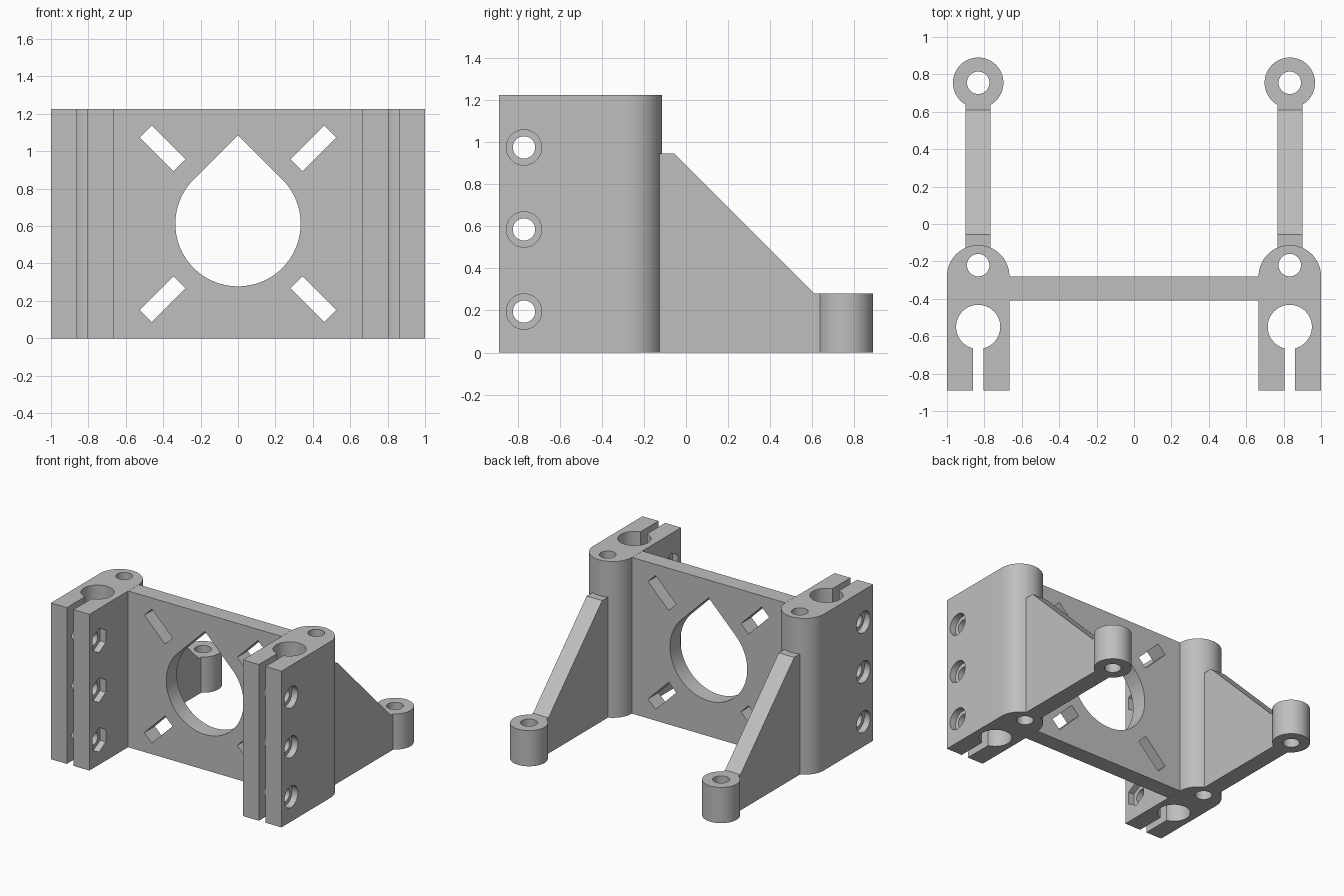
import bpy
import bmesh
from math import cos, sin, pi, radians, asin
from mathutils import Matrix, Vector

if "Cube" in bpy.data.objects:
    bpy.data.objects.remove(bpy.data.objects["Cube"], do_unlink=True)

HEIGHT = 1.225      # clamp and plate height
AXIS_X = 0.833      # side axis shared by clamp, gusset and boss
HOLE_R = 0.06
BOLT_Y = -0.77

GREY = (0.52, 0.52, 0.52, 1)
plastic = bpy.data.materials.new("grey plastic")
plastic.use_nodes = True
plastic.diffuse_color = GREY
plastic.node_tree.nodes["Principled BSDF"].inputs["Base Color"].default_value = GREY

# Maps of (u, v, depth) to the world: extrude along z, y or x
AXES = {
    "z": Matrix.Identity(4),
    "y": Matrix(((1, 0, 0, 0), (0, 0, 1, 0), (0, 1, 0, 0), (0, 0, 0, 1))),
    "x": Matrix(((0, 0, 1, 0), (1, 0, 0, 0), (0, 1, 0, 0), (0, 0, 0, 1))),
}


def arc(cx, cy, r, start=0, end=2 * pi, steps=64):
    """Points along an arc; a full circle leaves out the repeated end."""
    count = steps if abs(end - start - 2 * pi) < 1e-6 else steps + 1
    angles = [start + (end - start) * i / steps for i in range(count)]
    return [(cx + r * cos(a), cy + r * sin(a)) for a in angles]


def prism(name, outline, low, high, axis="z"):
    """Extrude a 2D outline between two depths along an axis."""
    bm = bmesh.new()
    face = bm.faces.new([bm.verts.new(AXES[axis] @ Vector((u, v, low))) for u, v in outline])
    side = bmesh.ops.extrude_face_region(bm, geom=[face])["geom"]
    moved = [g for g in side if isinstance(g, bmesh.types.BMVert)]
    shift = AXES[axis] @ Vector((0, 0, high - low))
    bmesh.ops.translate(bm, vec=shift, verts=moved)
    bmesh.ops.recalc_face_normals(bm, faces=bm.faces[:])
    mesh = bpy.data.meshes.new(name)
    bm.to_mesh(mesh)
    bm.free()
    mesh.materials.append(plastic)
    obj = bpy.data.objects.new(name, mesh)
    bpy.context.collection.objects.link(obj)
    return obj


def cut(obj, cutters):
    """Subtract the cutters, then delete them."""
    for cutter in cutters:
        cutter.hide_render = True
        mod = obj.modifiers.new("cut", "BOOLEAN")
        mod.operation, mod.solver, mod.object = "DIFFERENCE", "EXACT", cutter
    bpy.context.view_layer.update()
    shape = obj.evaluated_get(bpy.context.evaluated_depsgraph_get())
    mesh = bpy.data.meshes.new_from_object(shape)
    obj.modifiers.clear()
    obj.data = mesh
    for cutter in cutters:
        bpy.data.objects.remove(cutter, do_unlink=True)


def smooth(obj):
    bpy.ops.object.select_all(action="DESELECT")
    obj.select_set(True)
    bpy.context.view_layer.objects.active = obj
    bpy.ops.object.shade_smooth_by_angle(angle=radians(30))


def mirrored(obj, name):
    """Copy a left part to the right side."""
    twin = obj.copy()
    twin.name = name
    twin.data = obj.data.copy()
    twin.data.transform(Matrix.Scale(-1, 4, (1, 0, 0)))
    twin.data.flip_normals()
    bpy.context.collection.objects.link(twin)


# Back plate with a teardrop opening and four diagonal slots
plate = prism("back_plate", [(-0.665, 0), (0.665, 0), (0.665, HEIGHT), (-0.665, HEIGHT)],
              -0.41, -0.28, "y")
mid = HEIGHT / 2
teardrop = arc(0, mid, 0.335, radians(135), radians(405)) + [(0, mid + 0.335 * 2 ** 0.5)]
openings = [prism("opening_cutter", teardrop, -0.6, -0.1, "y")]
for i in range(4):
    a = pi / 4 + i * pi / 2
    along, across = Vector((cos(a), sin(a))), Vector((-sin(a), cos(a)))
    centre = Vector((0, mid)) + along * 0.57
    corners = [centre + along * s * 0.127 + across * t * 0.046
               for s, t in ((-1, -1), (1, -1), (1, 1), (-1, 1))]
    openings.append(prism("slot_cutter", corners, -0.6, -0.1, "y"))
cut(plate, openings)
smooth(plate)

# Rod clamp: rounded back, keyhole bore open to the front
rod_r, rod_y, half_slot = 0.118, -0.55, 0.029
gap = asin(half_slot / rod_r)
outline = [(1, -0.89)] + arc(AXIS_X, -0.28, 0.167, 0, pi, 40)
outline += [(0.666, -0.89), (AXIS_X - half_slot, -0.89)]
outline += arc(AXIS_X, rod_y, rod_r, 1.5 * pi - gap, -pi / 2 + gap)
outline += [(AXIS_X + half_slot, -0.89)]
clamp = prism("left_rod_clamp", outline, 0, HEIGHT)

# Screw hole down the back, three cross bolts with head and nut recesses
holes = [prism("screw_cutter", arc(AXIS_X, -0.22, HOLE_R), -0.1, HEIGHT + 0.1)]
for z in (0.195, 0.585, 0.975):
    holes.append(prism("bolt_cutter", arc(BOLT_Y, z, 0.053, steps=40), 0.5, 1.2, "x"))
    holes.append(prism("head_cutter", arc(BOLT_Y, z, 0.084, steps=48), 0.95, 1.2, "x"))
    nut = arc(BOLT_Y, z, 0.096, pi / 2, 2.5 * pi, 6)
    holes.append(prism("nut_cutter", nut, 0.5, 0.715, "x"))
cut(clamp, holes)
smooth(clamp)

# Sloping gusset behind the clamp
gusset = prism("left_gusset", [(-0.14, 0), (0.65, 0), (0.65, 0.28), (0.61, 0.28),
                               (-0.055, 0.945), (-0.14, 0.945)],
               AXIS_X - 0.067, AXIS_X + 0.067, "x")

# Mounting boss at the foot of the gusset
boss = prism("left_mounting_boss", arc(AXIS_X, 0.755, 0.135), 0, 0.28)
cut(boss, [prism("screw_cutter", arc(AXIS_X, 0.755, HOLE_R), -0.1, 0.4)])
smooth(boss)

for part in (clamp, gusset, boss):
    mirrored(part, part.name.replace("left", "right"))
